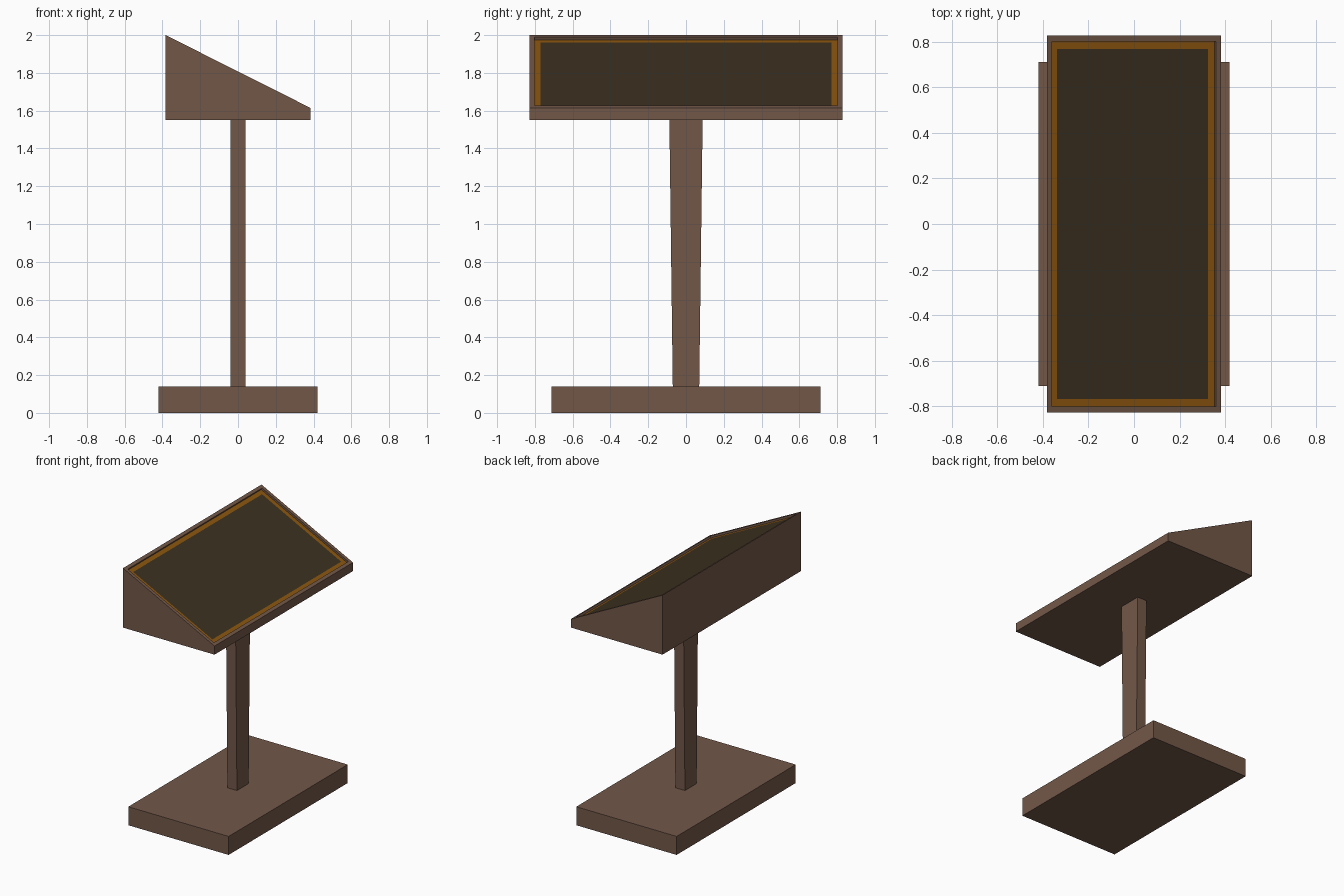
import bpy, bmesh

if "Cube" in bpy.data.objects:
    bpy.data.objects.remove(bpy.data.objects["Cube"])


def material(name, rgb):
    m = bpy.data.materials.new(name)
    m.diffuse_color = (*rgb, 1.0)
    m.use_nodes = True
    m.node_tree.nodes["Principled BSDF"].inputs["Base Color"].default_value = m.diffuse_color
    return m


brown = material("brown wood", (0.171, 0.097, 0.066))
amber = material("amber trim", (0.27, 0.095, 0.005))
dark = material("dark panel", (0.046, 0.031, 0.0145))


def finish(name, bm, mats):
    bmesh.ops.recalc_face_normals(bm, faces=bm.faces)
    me = bpy.data.meshes.new(name)
    bm.to_mesh(me)
    bm.free()
    for m in mats:
        me.materials.append(m)
    ob = bpy.data.objects.new(name, me)
    bpy.context.collection.objects.link(ob)


def block(name, hx, z0, z1, hy0, hy1):
    """Box whose half depth goes from hy0 (bottom) to hy1 (top)."""
    bm = bmesh.new()
    bmesh.ops.create_cube(bm, size=2)
    for v in bm.verts:
        top = v.co.z > 0
        v.co = (v.co.x * hx, v.co.y * (hy1 if top else hy0), z1 if top else z0)
    finish(name, bm, [brown])


# Base slab and flared post
block("base", 0.42, 0.0, 0.14, 0.712, 0.712)
block("post", 0.04, 0.14, 1.55, 0.07, 0.088)

# Wedge-shaped head: side profile extruded along y
bm = bmesh.new()
profile = [(-0.383, 1.55), (0.383, 1.55), (0.383, 1.615), (-0.383, 2.0)]
side = bm.faces.new([bm.verts.new((x, -0.828, z)) for x, z in profile])
ext = bmesh.ops.extrude_face_region(bm, geom=[side])
for v in ext["geom"]:
    if isinstance(v, bmesh.types.BMVert):
        v.co.y = 0.828
bmesh.ops.recalc_face_normals(bm, faces=bm.faces)
bm.normal_update()

# Frame, sunken amber border, then dark panel cut into the sloping face
slope = next(f for f in bm.faces if f.normal.z > 0.5)
bmesh.ops.inset_region(bm, faces=[slope], thickness=0.025, use_even_offset=True)
walls = bmesh.ops.extrude_discrete_faces(bm, faces=[slope])
slope = walls["faces"][0]
bm.normal_update()
bmesh.ops.translate(bm, verts=slope.verts, vec=slope.normal * -0.015)
border = bmesh.ops.inset_region(bm, faces=[slope], thickness=0.033,
                                use_even_offset=True)["faces"]
for f in border:
    f.material_index = 1
slope.material_index = 2
finish("display_head", bm, [brown, amber, dark])
